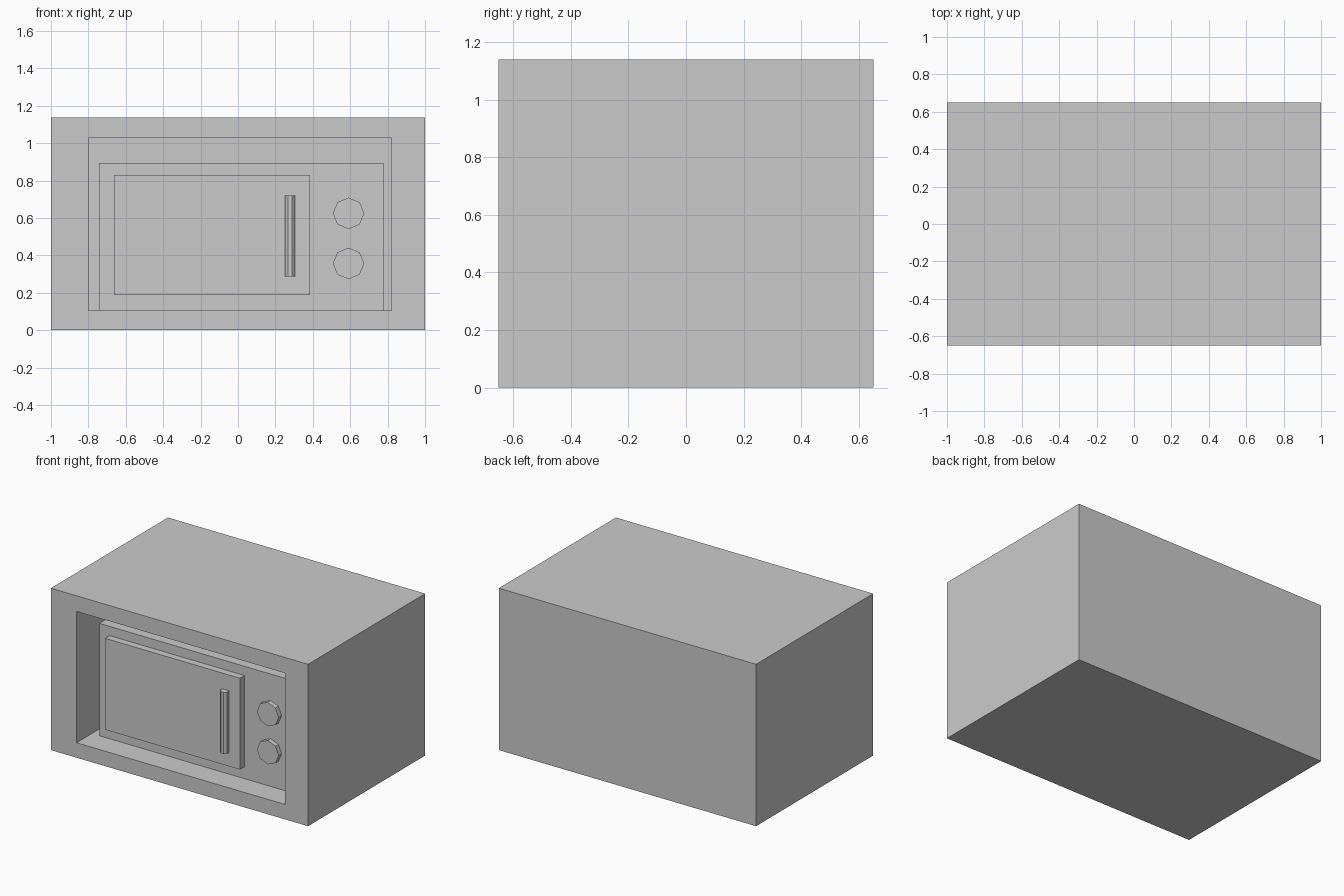
import bpy, bmesh
from math import pi
from mathutils import Matrix

if "Cube" in bpy.data.objects:
    bpy.data.objects.remove(bpy.data.objects["Cube"])


def finish(name, bm):
    bmesh.ops.recalc_face_normals(bm, faces=bm.faces)
    mesh = bpy.data.meshes.new(name)
    bm.to_mesh(mesh)
    bm.free()
    obj = bpy.data.objects.new(name, mesh)
    bpy.context.collection.objects.link(obj)
    return obj


def shell(name, rings):
    """Join rectangular rings (x0, x1, z0, z1, y) and cap both ends."""
    bm = bmesh.new()
    loops = [[bm.verts.new((x, y, z)) for x, z in
              ((x0, z0), (x1, z0), (x1, z1), (x0, z1))]
             for x0, x1, z0, z1, y in rings]
    for a, b in zip(loops, loops[1:]):
        for i in range(4):
            j = (i + 1) % 4
            bm.faces.new((a[i], a[j], b[j], b[i]))
    bm.faces.new(loops[0])
    bm.faces.new(loops[-1])
    return finish(name, bm)


def box(name, x0, x1, z0, z1, y0, y1):
    return shell(name, [(x0, x1, z0, z1, y0), (x0, x1, z0, z1, y1)])


def octagon(name, radius, depth, location, rotation):
    bm = bmesh.new()
    bmesh.ops.create_cone(bm, cap_ends=True, segments=8, radius1=radius,
                          radius2=radius, depth=depth,
                          matrix=Matrix.Translation(location) @ rotation)
    return finish(name, bm)


# Cabinet with a recessed front opening
outer = (-1, 1, 0, 1.138)
opening = (-0.8, 0.82, 0.105, 1.028)
shell("cabinet", [(*outer, 0.65), (*outer, -0.65),
                  (*opening, -0.65), (*opening, 0.5)])

# Oven body standing on the cavity floor, and its door
box("oven_body", -0.742, 0.778, 0.105, 0.895, -0.48, 0.42)
box("oven_door", -0.662, 0.386, 0.188, 0.83, -0.53, -0.48)

# Upright door handle, flat side to the front
octagon("door_handle", 0.029, 0.432, (0.278, -0.545, 0.504),
        Matrix.Rotation(pi / 8, 4, 'Z'))

# Control knobs
for i, z in enumerate((0.625, 0.357)):
    octagon(f"knob_{i + 1}", 0.084, 0.04, (0.591, -0.493, z),
            Matrix.Rotation(pi / 2, 4, 'X'))
